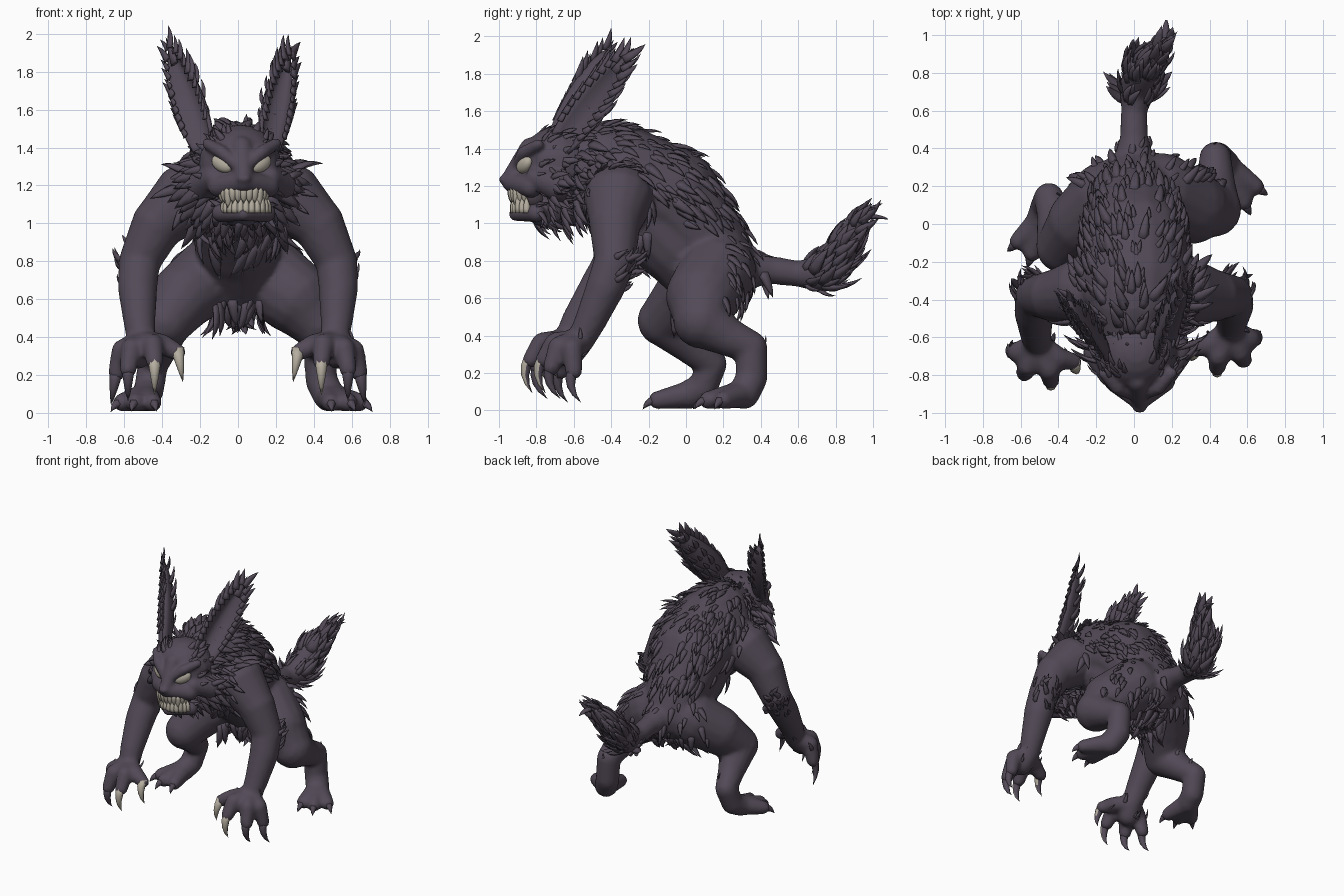
import bpy, bmesh, math, random
from mathutils import Vector as V, Matrix

random.seed(7)
if "Cube" in bpy.data.objects:
    bpy.data.objects.remove(bpy.data.objects["Cube"])


def material(name, rgb):
    m = bpy.data.materials.new(name)
    m.use_nodes = True
    m.diffuse_color = (*rgb, 1)
    bsdf = m.node_tree.nodes["Principled BSDF"]
    bsdf.inputs["Base Color"].default_value = (*rgb, 1)
    bsdf.inputs["Roughness"].default_value = 0.9
    return m


FUR = material("dusky_purple_fur", (0.085, 0.068, 0.095))
IVORY = material("ivory", (0.46, 0.42, 0.35))
MOUTH = material("dark_mouth", (0.05, 0.04, 0.05))


def finish(name, bm, mat):
    me = bpy.data.meshes.new(name)
    bmesh.ops.recalc_face_normals(bm, faces=bm.faces[:])
    bm.to_mesh(me)
    bm.free()
    me.materials.append(mat)
    me.shade_smooth()
    ob = bpy.data.objects.new(name, me)
    bpy.context.collection.objects.link(ob)
    return ob


def ball(bm, c, size, rot=Matrix()):
    mat = Matrix.Translation(c) @ rot @ Matrix.Diagonal((*size, 1))
    bmesh.ops.create_uvsphere(bm, u_segments=18, v_segments=12, radius=1, matrix=mat)


def loft(bm, start, rings, end):
    """Skin closed rings of points between two end points."""
    first, last = bm.verts.new(start), bm.verts.new(end)
    loops = [[bm.verts.new(p) for p in ring] for ring in rings]
    count = len(loops[0])
    for k in range(count):
        j = (k + 1) % count
        bm.faces.new((first, loops[0][j], loops[0][k]))
        bm.faces.new((last, loops[-1][k], loops[-1][j]))
        for p, q in zip(loops, loops[1:]):
            bm.faces.new((p[k], p[j], q[j], q[k]))


def chain(bm, pts, wide=1.0):
    """Tapered capsules joining (x, y, z, radius) points."""
    for a, b in zip(pts, pts[1:]):
        axis = (V(b[:3]) - V(a[:3])).normalized()
        u = axis.orthogonal().normalized()
        v = axis.cross(u)
        stretch = Matrix.Diagonal((wide, 1, 1))

        def at(end, lat, ang):
            side = u * math.cos(ang) + v * math.sin(ang)
            off = (axis * math.sin(lat) + side * math.cos(lat)) * end[3]
            return V(end[:3]) + stretch @ off

        lats = [(a, -i * math.pi / 8) for i in (3, 2, 1, 0)]
        lats += [(b, i * math.pi / 8) for i in (0, 1, 2, 3)]
        rings = [[at(e, lat, math.tau * k / 16) for k in range(16)] for e, lat in lats]
        loft(bm, at(a, -math.pi / 2, 0), rings, at(b, math.pi / 2, 0))


def fuse(ob, voxel, smooth):
    """Melt overlapping volumes into one smooth skin."""
    r = ob.modifiers.new("fuse", "REMESH")
    r.mode, r.voxel_size, r.use_smooth_shade = "VOXEL", voxel, True
    s = ob.modifiers.new("soften", "SMOOTH")
    s.factor, s.iterations = 0.5, smooth
    skin = bpy.data.meshes.new_from_object(ob.evaluated_get(bpy.context.evaluated_depsgraph_get()))
    ob.modifiers.clear()
    ob.data = skin


def spike(bm, base, tip, r, up=(0, 0, 1), bend=0.0, flat=1.0, leaf=0.0, sides=6):
    """Curved cone; leaf widens its middle, flat thins it along up."""
    base, tip = V(base), V(tip)
    axis = tip - base
    u = axis.cross(V(up))
    u = u.normalized() if u.length > 1e-5 else axis.orthogonal().normalized()
    v = u.cross(axis).normalized()
    rings = []
    for t in (0, 0.25, 0.5, 0.75):
        c = base.lerp(tip, t) + v * bend * 4 * t * (1 - t)
        w = r * ((1 - t) ** 0.8 + leaf * math.sin(math.pi * t))
        rings.append([c + u * w * math.cos(a) + v * w * flat * math.sin(a)
                      for a in (math.tau * k / sides for k in range(sides))])
    loft(bm, base, rings, tip)


def tuft(bm, p, n, flow, length, lift=0.3):
    """One lock of fur lying along flow and lifting off the skin."""
    n = V(n)
    d = V(flow) - n * V(flow).dot(n)
    d = (d.normalized() + n * lift).normalized()
    length *= random.uniform(0.65, 1.35)
    p = V(p) - n * 0.012
    spike(bm, p, p + d * length, length * 0.2, n, length * 0.08, 0.5, 0.2, 5)


def scatter(name, ob, count, rule, flow, length, lift=0.3):
    spots = [(f.center.copy(), f.normal.copy()) for f in ob.data.polygons
             if rule(f.center, f.normal)]
    bm = bmesh.new()
    for p, n in random.sample(spots, min(count, len(spots))):
        jitter = V([random.uniform(-0.2, 0.2) for _ in range(3)])
        tuft(bm, p, n, V(flow(p)).normalized() + jitter, length, lift)
    finish(name, bm, FUR)


# Torso, belly, neck and tail
body = bmesh.new()
chain(body, [(0, -0.33, 1.24, 0.28), (0, -0.08, 1.14, 0.27), (0, 0.08, 0.94, 0.23),
             (0, 0.2, 0.76, 0.2)], 1.06)
chain(body, [(0, -0.27, 1.14, 0.26), (0, -0.03, 0.88, 0.23), (0, 0.1, 0.68, 0.17)])
chain(body, [(0, -0.42, 1.3, 0.24), (0, -0.62, 1.27, 0.2)])
chain(body, [(0, 0.3, 0.76, 0.12), (0, 0.46, 0.75, 0.075), (0, 0.6, 0.73, 0.07),
             (0.02, 0.72, 0.73, 0.1), (0.05, 0.82, 0.84, 0.095), (0.12, 0.89, 0.96, 0.05),
             (0.16, 0.93, 1.02, 0.03)])

# Arms, fingers and claws
pale, dark = bmesh.new(), bmesh.new()
FINGERS = [((-0.11, -0.08, -0.02), (-0.19, -0.1, -0.06), (-0.22, -0.12, -0.22)),
           ((-0.06, -0.14, -0.02), (-0.07, -0.2, -0.11), (-0.07, -0.19, -0.29)),
           ((0.05, -0.12, -0.04), (0.07, -0.16, -0.15), (0.07, -0.11, -0.32)),
           ((0.1, -0.05, -0.05), (0.13, -0.04, -0.17), (0.16, 0.0, -0.34))]
for s, dy in ((1, 0), (-1, -0.07)):
    chain(body, [(s * 0.27, -0.36, 1.13, 0.19), (s * 0.42, -0.38, 1.0, 0.14),
                 (s * 0.52, -0.38, 0.8, 0.11), (s * 0.53, -0.43 + dy / 2, 0.66, 0.105),
                 (s * 0.52, -0.51 + dy, 0.48, 0.085), (s * 0.51, -0.56 + dy, 0.38, 0.075),
                 (s * 0.53, -0.62 + dy, 0.31, 0.08)])
    wrist = V((s * 0.51, -0.56 + dy, 0.38))
    for i, joints in enumerate(FINGERS):
        mid, end, tip = (wrist + V((s * x, y, z)) for x, y, z in joints)
        chain(body, [(*wrist, 0.06), (*mid, 0.058), (*end, 0.046)])
        spike(pale if i < 2 else dark, end + V((0, 0, 0.02)), tip, 0.037, (0, -1, 0), 0.035, sides=8)

# Legs: one planted behind, one stepping forward
LEGS = [([(0.14, 0.17, 0.74, 0.21), (0.3, 0.09, 0.61, 0.2), (0.42, 0.08, 0.48, 0.15),
          (0.43, 0.23, 0.39, 0.105), (0.43, 0.35, 0.34, 0.085), (0.44, 0.35, 0.17, 0.085),
          (0.48, 0.31, 0.09, 0.085)], [(0.49, 0.12), (0.58, 0.12), (0.64, 0.2)]),
        ([(-0.14, 0.14, 0.73, 0.2), (-0.28, 0.01, 0.62, 0.18), (-0.38, -0.12, 0.48, 0.14),
          (-0.42, 0.04, 0.33, 0.095), (-0.45, 0.14, 0.25, 0.08), (-0.47, 0.09, 0.12, 0.08),
          (-0.49, 0.02, 0.085, 0.08)], [(-0.45, -0.15), (-0.54, -0.15), (-0.61, -0.09)])]
for path, toes in LEGS:
    chain(body, path)
    foot = V(path[-1][:3])
    for x, y in toes:
        toe = V((x, y, 0.055))
        chain(body, [(*foot, 0.075), (*toe, 0.05)])
        ahead = (toe - foot).normalized()
        spike(dark, toe + ahead * 0.02, toe + ahead * 0.085 - V((0, 0, 0.035)), 0.03, bend=0.01)
body = finish("body", body, FUR)
fuse(body, 0.016, 5)
finish("outer_claws", dark, FUR)
claws = finish("front_claws", pale, IVORY)
claws.data.materials.append(FUR)
for face in claws.data.polygons:
    face.material_index = 1 if face.normal.y > 0.35 else 0

# Head with brows, muzzle and open jaw
head = bmesh.new()
ball(head, (0.01, -0.68, 1.31), (0.22, 0.21, 0.21))
chain(head, [(0.02, -0.83, 1.4, 0.06), (0.03, -0.93, 1.25, 0.05)])
chain(head, [(-0.1, -0.83, 1.195, 0.06), (0.03, -0.93, 1.22, 0.055), (0.16, -0.83, 1.195, 0.06)])
chain(head, [(-0.09, -0.8, 1.055, 0.05), (0.03, -0.91, 1.05, 0.038), (0.15, -0.8, 1.055, 0.05)])
chain(head, [(0.02, -0.6, 1.14, 0.15), (0.02, -0.74, 1.09, 0.12)])
ball(head, (0.03, -0.975, 1.235), (0.04, 0.025, 0.025))
for s in (-1, 1):
    chain(head, [(0.02 + s * 0.03, -0.9, 1.31, 0.034), (0.02 + s * 0.11, -0.867, 1.378, 0.036),
                 (0.02 + s * 0.18, -0.79, 1.42, 0.03)])
    chain(head, [(0.02 + s * 0.15, -0.8, 1.24, 0.06), (0.02 + s * 0.2, -0.68, 1.2, 0.09)])
head = finish("head", head, FUR)
fuse(head, 0.012, 4)

# Eyes slanting down to the nose
eyes = bmesh.new()
for s in (-1, 1):
    turn = Matrix.Rotation(s * 0.55, 4, "Z") @ Matrix.Rotation(-s * 0.45, 4, "Y")
    ball(eyes, (0.018 + s * 0.102, -0.864, 1.314), (0.066, 0.032, 0.042), turn)
finish("eyes", eyes, IVORY)

# Mouth lining and crowded teeth
mouth = bmesh.new()
ball(mouth, (0.03, -0.81, 1.125), (0.12, 0.08, 0.07))
finish("mouth_lining", mouth, MOUTH)
teeth = bmesh.new()
for i in range(-5, 6):
    a = i * 0.25
    x, y = 0.03 + 0.12 * math.sin(a), -0.83 - 0.105 * math.cos(a)
    fang = 0.03 if abs(i) == 3 else 0
    spike(teeth, (x, y, 1.19), (x, y, 1.105 - fang), 0.021, (0, -1, 0), leaf=0.4)
    spike(teeth, (x + 0.012, y + 0.012, 1.055), (x + 0.012, y + 0.01, 1.14 + fang), 0.02, (0, -1, 0), leaf=0.4)
finish("teeth", teeth, IVORY)

# Cupped ears with ragged rims
EARS = {"right": (-1, (-0.19, -0.69, 1.42), (-0.36, -0.42, 1.92)),
        "left": (1, (0.17, -0.68, 1.42), (0.27, -0.33, 1.88))}
for side, (s, base, tip) in EARS.items():
    base, tip = V(base), V(tip)
    axis = (tip - base).normalized()
    across = axis.cross(V((s * 0.7, -0.7, 0))).normalized()
    back = axis.cross(across).normalized()
    ear, locks, rows = bmesh.new(), bmesh.new(), []
    for i in range(13):
        t = i / 12
        w = 0.01 + 0.095 * math.sin(math.pi * (0.22 + 0.78 * t)) ** 0.7 if i < 12 else 0.01
        c = base.lerp(tip, t)
        rows.append([ear.verts.new(c + across * w * u + back * w * 0.75 * (1 - u * u))
                     for u in (k / 4 - 1 for k in range(9))])
        if i > 1:
            for e in (-1, 1):
                tuft(locks, c + across * w * e * 0.85, back, axis + across * e * 0.35, 0.11, 0.05)
            if i % 2:
                for u in (-0.5, 0, 0.5):
                    p = c + across * w * u + back * (w * 0.75 * (1 - u * u) + 0.012)
                    tuft(locks, p, (back + across * u).normalized(), axis, 0.11, 0.25)
    for p, q in zip(rows, rows[1:]):
        for k in range(8):
            ear.faces.new((p[k], p[k + 1], q[k + 1], q[k]))
    spike(locks, tip - axis * 0.09, tip + axis * 0.075, 0.03, back, flat=0.5)
    ear = finish(side + "_ear", ear, FUR)
    solid = ear.modifiers.new("thickness", "SOLIDIFY")
    solid.thickness, solid.offset = 0.02, 0
    finish(side + "_ear_fur", locks, FUR)

# Mane framing the face, sweeping down at the cheeks and chin
ruff = bmesh.new()
for row in range(4):
    for k in range(24):
        a = math.tau * (k + row * 0.5) / 24
        out = V((math.cos(a), 0, math.sin(a)))
        p = V((0.0, -0.74 + row * 0.07, 1.24)) + out * (0.18 + 0.015 * row)
        long = 0.13 + 0.04 * abs(out.x) if out.z < 0.4 else 0.1
        tuft(ruff, p, V((0, -1, 0)), out + V((0, 0, -0.45 * abs(out.x))), long, -0.35)
finish("face_ruff", ruff, FUR)

# Fur patches: name, skin, count, where, direction, length, lift
scatter("mantle_fur", body, 260,
        lambda p, n: n.z > -0.3 and -0.6 < p.y < 0.35 and p.z > 1.0 and abs(p.x) < 0.33,
        lambda p: (p.x * 1.2, 0.6, -0.4), 0.12, 0.25)
scatter("chest_fur", body, 85,
        lambda p, n: p.y < -0.2 and 0.86 < p.z < 1.2 and abs(p.x) < 0.24 and n.y < 0.2,
        lambda p: (0, -0.1, -1), 0.15, 0.2)
scatter("loin_fur", body, 45, lambda p, n: p.z < 0.62 and abs(p.x) < 0.12 and p.y < 0.3,
        lambda p: (-p.x, -0.1, -1), 0.14, 0.5)
scatter("rump_fur", body, 60, lambda p, n: 0.2 < p.y < 0.42 and 0.55 < p.z < 1.0 and n.y > 0.2,
        lambda p: (p.x, 0.3, -1), 0.11, 0.3)
scatter("elbow_fur", body, 45,
        lambda p, n: abs(p.x) > 0.45 and 0.64 < p.z < 0.86 and -0.43 < p.y < -0.2 and n.y > -0.2,
        lambda p: (p.x, 0.6, 0.3), 0.1, 0.4)
scatter("hock_fur", body, 16, lambda p, n: abs(p.x) > 0.33 and 0.25 < p.z < 0.42 and n.y > 0.5,
        lambda p: (0, 0.3, 1), 0.065, 0.3)
scatter("tail_fur", body, 120, lambda p, n: p.y > 0.63,
        lambda p: (0.2, 0.6, 0.75), 0.14, 0.25)
scatter("head_fur", head, 130,
        lambda p, n: p.y > -0.82 and (p.z > 1.42 or abs(p.x) > 0.18 or p.z < 1.2),
        lambda p: p - V((0.03, -1.05, 1.22)), 0.095, 0.3)
